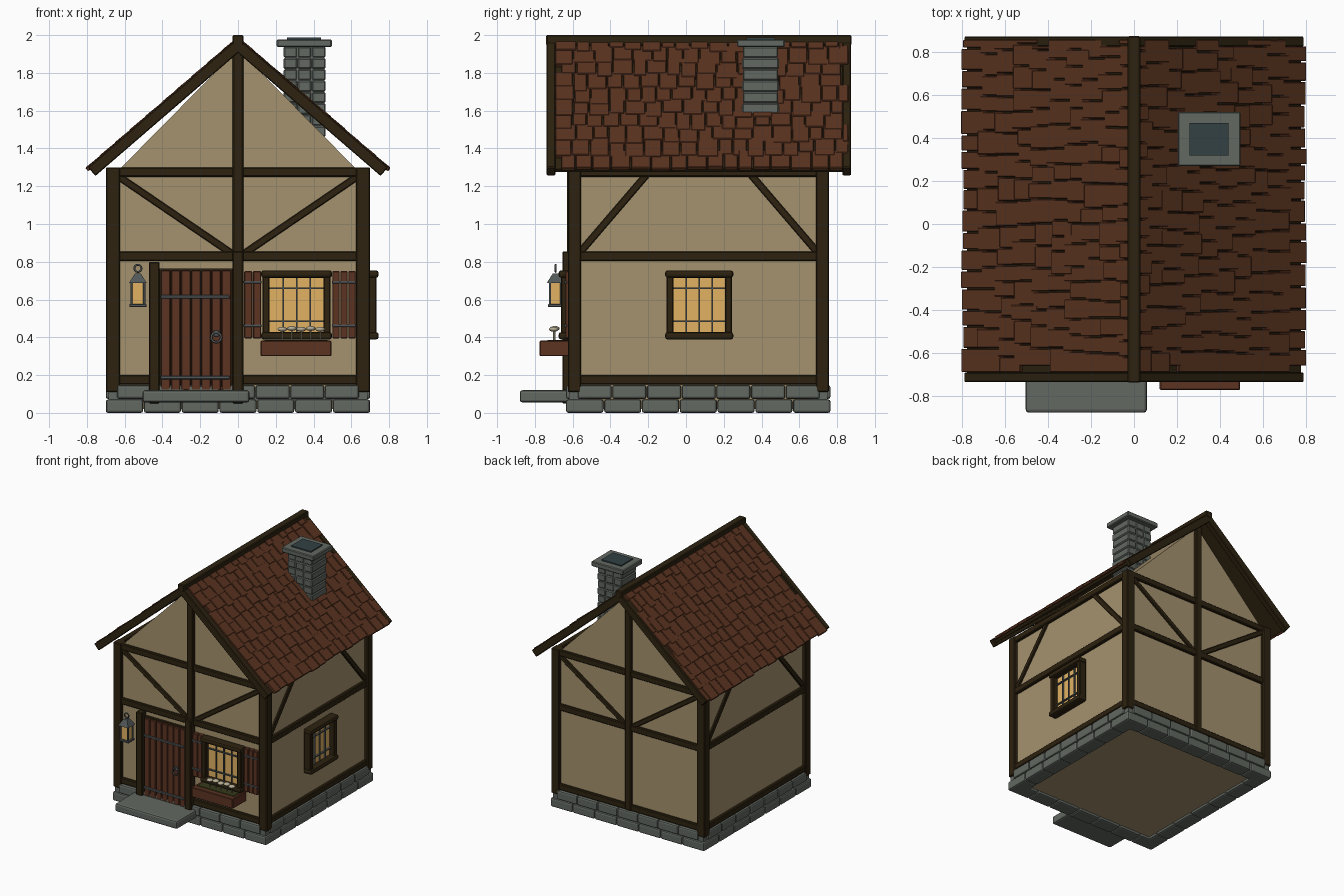
import bpy, bmesh, math, random
from mathutils import Matrix, Vector

if "Cube" in bpy.data.objects:
    bpy.data.objects.remove(bpy.data.objects["Cube"])

random.seed(4)

def mat(name, r, g, b):
    m = bpy.data.materials.new(name)
    m.diffuse_color = (r, g, b, 1)
    m.use_nodes = True
    m.node_tree.nodes["Principled BSDF"].inputs["Base Color"].default_value = m.diffuse_color
    return m

PLASTER = mat("plaster", .375, .288, .158)
TIMBER = mat("dark_timber", .026, .016, .005)
STONE = mat("grey_stone", .122, .138, .120)
ROOF = mat("roof_tile", .104, .034, .014)
WOOD = mat("red_wood", .108, .033, .016)
GLASS = mat("lit_glass", .76, .45, .125)
METAL = mat("iron", .082, .094, .096)
FLUE = mat("flue_dark", .032, .052, .056)
LEAF = mat("leaf_green", .040, .042, .011)
PETAL = mat("pale_petal", .46, .41, .29)

def finish(name, bm, material, smooth=False):
    bmesh.ops.recalc_face_normals(bm, faces=bm.faces)
    me = bpy.data.meshes.new(name)
    bm.to_mesh(me)
    bm.free()
    me.materials.append(material)
    for p in me.polygons:
        p.use_smooth = smooth
    ob = bpy.data.objects.new(name, me)
    bpy.context.collection.objects.link(ob)
    return ob

def box(x0, x1, y0, y1, z0, z1):
    return (Matrix.Translation(((x0 + x1) / 2, (y0 + y1) / 2, (z0 + z1) / 2))
            @ Matrix.Diagonal((x1 - x0, y1 - y0, z1 - z0, 1)))

def bar(p, q, side, width, depth):
    """Box from p to q; side is the direction of its depth."""
    p, q, s = Vector(p), Vector(q), Vector(side)
    d = (q - p).normalized()
    t = d.cross(s)
    rot = Matrix((d, t, s)).transposed().to_4x4()
    return (Matrix.Translation((p + q) / 2) @ rot
            @ Matrix.Diagonal(((q - p).length, width, depth, 1)))

def part(name, material, boxes, bevel=0, segments=1):
    bm = bmesh.new()
    for m in boxes:
        bmesh.ops.create_cube(bm, size=1, matrix=m)
    if bevel:
        bmesh.ops.bevel(bm, geom=bm.edges[:], offset=bevel, segments=segments,
                        profile=.5, affect='EDGES')
    return finish(name, bm, material)

def ring(name, loc, major, minor):
    bpy.ops.mesh.primitive_torus_add(location=loc, rotation=(math.pi / 2, 0, 0), major_radius=major,
                                     minor_radius=minor, major_segments=20, minor_segments=8)
    ob = bpy.context.object
    ob.name = name
    ob.data.materials.append(METAL)
    bpy.ops.object.shade_smooth()

# Plaster body with gable ends
bm = bmesh.new()
outline = [(-.67, .02), (.67, .02), (.67, 1.28), (.637, 1.28), (0, 1.925), (-.637, 1.28), (-.67, 1.28)]
f = bm.faces.new([bm.verts.new((x, -.60, z)) for x, z in outline])
r = bmesh.ops.extrude_face_region(bm, geom=[f])
bmesh.ops.translate(bm, vec=(0, 1.332, 0), verts=[v for v in r["geom"] if isinstance(v, bmesh.types.BMVert)])
finish("plaster_walls", bm, PLASTER)

# Stone footing: two courses on each side, the upper one stopping at the corner posts
stones = []
for z0, z1, hx, s0, s1 in ((0, .071, .70, -.635, .765), (.074, .147, .642, -.575, .71)):
    w, d = 2 * hx / 7, (s1 - s0) / 7
    for i in range(7):
        a, b = -hx + i * w + .002, -hx + (i + 1) * w - .002
        stones += [box(a, b, -.635, -.515, z0, z1), box(a, b, .645, .765, z0, z1)]
        c, e = s0 + i * d + .002, s0 + (i + 1) * d - .002
        stones += [box(-.70, -.58, c, e, z0, z1), box(.58, .70, c, e, z0, z1)]
part("footing_stones", STONE, stones, .012, 2)
part("footing_core", STONE, [box(-.685, .685, y, y + .10, .06, .115) for y in (-.62, .65)])
part("door_step", STONE, [box(-.505, .06, -.88, -.61, .055, .12)], .014, 2)

# Timber frame
part("corner_posts", TIMBER, [box(x, x + .075, y, y + .07, .11, 1.30)
                              for x in (-.70, .625) for y in (-.625, .687)], .006)
beams, braces = [], []
for z0, z1 in ((.15, .20), (.803, .855), (1.25, 1.30)):
    beams += [box(-.64, .64, -.62, -.57, z0, z1), box(-.64, .64, .70, .752, z0, z1)]
    beams += [box(x, x + .05, -.58, .71, z0, z1) for x in (-.693, .643)]
part("wall_beams", TIMBER, beams, .006)
for s in (-1, 1):
    for y in (-.60, .732):
        braces.append(bar((s * .63, y, 1.25), (s * .035, y, .845), (0, 1, 0), .038, .03))
    braces.append(bar((s * .67, -.205, 1.265), (s * .67, -.565, .845), (1, 0, 0), .038, .03))
    braces.append(bar((s * .67, .34, 1.265), (s * .67, .70, .845), (1, 0, 0), .038, .03))
part("diagonal_braces", TIMBER, braces, .005)
part("centre_posts", TIMBER, [box(-.028, .028, -.63, -.57, .80, 1.95),
                              box(-.028, .028, .70, .757, .15, 1.93)], .006)
part("door_posts", TIMBER, [box(-.472, -.415, -.655, -.58, .05, .80),
                            box(-.030, .028, -.655, -.58, .05, .855)], .006)

# Roof, laid out in slope coordinates: d down the slope, n outward
TH, APEX = math.atan(.8625), 1.99
C, S = math.cos(TH), math.sin(TH)

def slope(s, d0, d1, y0, y1, n0, n1, tilt=0):
    d, n = (d0 + d1) / 2, (n0 + n1) / 2
    return (Matrix.Translation((s * (d * C + n * S), (y0 + y1) / 2, APEX - d * S + n * C))
            @ Matrix.Rotation(s * (TH - tilt), 4, 'Y')
            @ Matrix.Diagonal((d1 - d0, y1 - y0, n1 - n0, 1)))

ROWS, END = 10, 1.062
pitch = END / ROWS
deck, barge, tiles = [], [], []
for s in (-1, 1):
    deck.append(slope(s, .01, 1.045, -.70, .84, -.042, -.02))
    for y0 in (-.738, .828):
        barge.append(slope(s, 0, 1.052, y0, y0 + .046, -.064, -.004))
    for row in range(ROWS):
        y, last = random.choice((-.69, -.69, -.66)), random.choice((.835, .865, .865))
        while y < last - .02:
            y1 = min(y + random.uniform(.07, .115), last)
            end = (row + 1) * pitch + (random.uniform(-.03, .014) if row < ROWS - 1
                                       else random.uniform(-.012, .004))
            tiles.append(slope(s, max(0, row * pitch - .04), end, y, y1 - .006,
                               -.022, -.001 + random.uniform(-.002, .003), .03))
            y = y1
part("roof_deck", TIMBER, deck)
part("barge_boards", TIMBER, barge, .005)
part("roof_tiles", ROOF, tiles, .003)
part("ridge_beam", TIMBER, [box(-.03, .03, -.74, .876, 1.945, 2.0)], .006)

# Chimney
bricks = []
for k in range(8):
    z, o = 1.46 + k * .06, .004 * (k % 2)
    for i in range(3):
        x = .24 + i * .075
        bricks.append(box(x + .001, x + .074, .297 + o, .492 - o, z + .001, z + .059))
part("chimney_bricks", STONE, bricks, .007)
part("chimney_core", STONE, [box(.248, .457, .305, .484, 1.46, 1.95)])
part("chimney_cap", STONE, [box(.205, .497, .27, .523, 1.937, 1.978)], .006)
part("chimney_flue", FLUE, [box(.26, .44, .32, .47, 1.97, 1.987)])

# Door
part("door_back", TIMBER, [box(-.418, -.028, -.62, -.59, .12, .765)])
pw = .375 / 7
part("door_planks", WOOD, [box(-.41 + i * pw + .002, -.41 + (i + 1) * pw - .002, -.636, -.61, .12, .754)
                           for i in range(7)], .004)
part("door_straps", METAL, [box(-.41, -.045, -.643, -.63, z, z + .018) for z in (.605, .178)], .003)
part("door_handle_plate", METAL, [box(-.13, -.10, -.645, -.63, .405, .435)], .003)
ring("door_handle", (-.115, -.648, .40), .026, .006)

# Windows: u across, w outward, v up, mapped on to a wall
def window(name, wall, u0, u1):
    def b(a0, a1, w0, w1, v0, v1):
        return wall @ box(a0, a1, w0, w1, v0, v1)
    part(name + "_glass", GLASS, [b(u0 + .02, u1 - .02, 0, .02, .41, .73)])
    part(name + "_jambs", TIMBER, [b(u, u + .037, 0, .062, .40, .74) for u in (u0, u1 - .037)], .005)
    part(name + "_lintel_and_sill", TIMBER,
         [b(u0 - .008, u1 + .008, 0, .075, v, v + .04) for v in (.388, .715)], .015, 2)
    n = (u1 - u0 - .074) / 4
    bars = [b(u0 + .037 + i * n - .004, u0 + .037 + i * n + .004, .01, .03, .42, .72) for i in (1, 2, 3)]
    bars += [b(u0 + .03, u1 - .03, .01, .034, v, v + .008) for v in (.482, .655)]
    part(name + "_bars", METAL, bars)

front = Matrix(((1, 0, 0, 0), (0, -1, 0, -.60), (0, 0, 1, 0), (0, 0, 0, 1)))
right = Matrix(((0, 1, 0, .67), (1, 0, 0, 0), (0, 0, 1, 0), (0, 0, 0, 1)))
window("front_window", front, .13, .49)
window("side_window", right, -.103, .243)

# Shutters
planks, straps = [], []
for x0, n in ((.03, 2), (.498, 3)):
    w = (.095 if n == 2 else .127) / n
    planks += [box(x0 + i * w + .002, x0 + (i + 1) * w - .002, -.638, -.60, .395, .75) for i in range(n)]
    straps += [box(x0, x0 + n * w, -.645, -.63, z, z + .014) for z in (.685, .455)]
part("shutters", WOOD, planks, .004)
part("shutter_straps", METAL, straps, .002)

# Flower box
part("flower_box", WOOD, [box(.12, .495, -.775, -.60, .30, .382)], .005)
part("flower_box_leaves", LEAF, [box(.14, .475, -.735, -.62, .37, .387)], .004)
stems = bmesh.new()
heads = bmesh.new()
for i in range(5):
    x, z = .235 + i * .05, .443 + .004 * (i % 2)
    y = -.70 + .006 * (i % 2)
    bmesh.ops.create_cone(stems, cap_ends=True, segments=6, radius1=.004, radius2=.004, depth=.07,
                          matrix=Matrix.Translation((x, y, z - .035)))
    bmesh.ops.create_uvsphere(heads, u_segments=12, v_segments=6, radius=.026,
                              matrix=Matrix.Translation((x, y, z)) @ Matrix.Diagonal((1, 1, .5, 1)))
finish("flower_stems", stems, PETAL)
finish("flower_heads", heads, PETAL, True)

# Lantern
LX, LY = -.53, -.69
part("lantern_glass", GLASS, [box(LX - .03, LX + .03, LY - .027, LY + .027, .575, .69)])
posts = [box(LX + i * .034 - .006, LX + i * .034 + .006, LY + j * .03 - .006, LY + j * .03 + .006, .565, .69)
         for i in (-1, 1) for j in (-1, 1)]
part("lantern_frame", METAL, posts + [box(LX - .045, LX + .045, LY - .04, LY + .04, .56, .576)], .002)
bm = bmesh.new()
bmesh.ops.create_cone(bm, cap_ends=True, segments=4, radius1=.066, radius2=.022, depth=.05,
                      matrix=Matrix.Translation((LX, LY, .713)) @ Matrix.Rotation(math.pi / 4, 4, 'Z'))
finish("lantern_cap", bm, METAL)
ring("lantern_ring", (LX, LY, .765), .019, .005)
